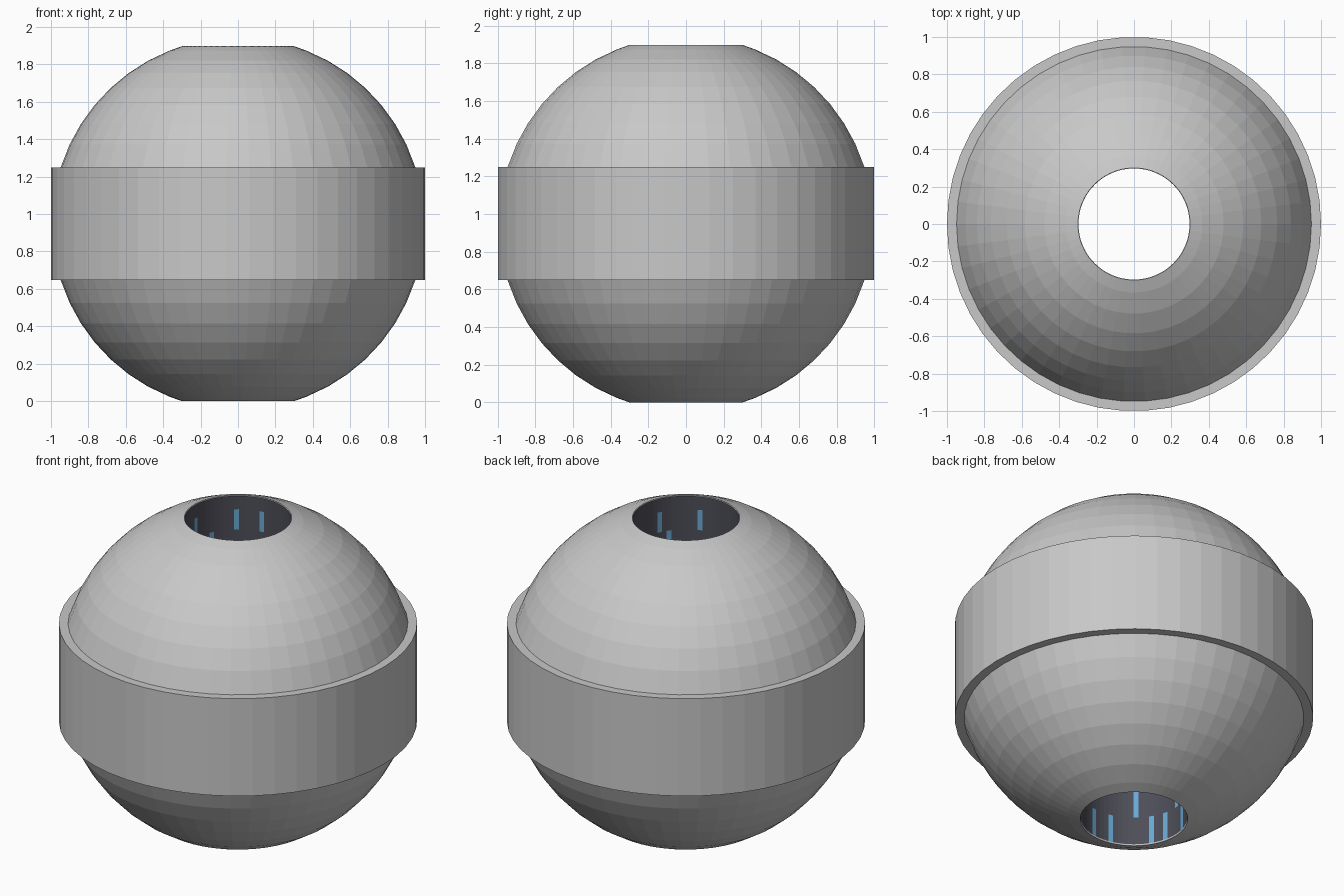
import bpy, bmesh, math, random

if "Cube" in bpy.data.objects:
    bpy.data.objects.remove(bpy.data.objects["Cube"])

random.seed(4)
R, HOLE, BAND_H = 0.995, 0.3, 0.3
MID = math.sqrt(R * R - HOLE * HOLE)      # centre height; the ball is cut flat at both bore ends


def material(name, rgb):
    m = bpy.data.materials.new(name)
    m.diffuse_color = (*rgb, 1)
    m.use_nodes = True
    m.node_tree.nodes["Principled BSDF"].inputs["Base Color"].default_value = m.diffuse_color
    return m


grey = material("light grey", (0.58, 0.58, 0.58))
dark = material("dark slate", (0.075, 0.075, 0.098))
blue = material("light blue", (0.14, 0.40, 0.66))


def lathe(name, profile, sides, mats, rule=None):
    """Spin an (r, z) profile; rising profiles face outward, falling ones inward."""
    bm = bmesh.new()
    rings = [[bm.verts.new((r * math.cos(2 * math.pi * j / sides),
                            r * math.sin(2 * math.pi * j / sides), z))
              for j in range(sides)] for r, z in profile]
    for i in range(len(rings) - 1):
        a, b = rings[i], rings[i + 1]
        for j in range(sides):
            k = (j + 1) % sides
            f = bm.faces.new((a[j], a[k], b[k], b[j]))
            if rule:
                f.material_index = rule(i, j)
    me = bpy.data.meshes.new(name)
    bm.to_mesh(me)
    bm.free()
    for m in mats:
        me.materials.append(m)
    ob = bpy.data.objects.new(name, me)
    bpy.context.collection.objects.link(ob)
    return ob


# Domed shells above and below the band
step = math.radians(7.2)
low, high = math.asin(BAND_H / R), math.acos(HOLE / R)
angles = [low] + [a for a in (math.pi / 2 - k * step for k in range(25, -1, -1))
                  if low + 0.02 < a < high - 0.02] + [high]
dome = [(R * math.cos(a), R * math.sin(a)) for a in angles]
lathe("upper_shell", [(r, MID + z) for r, z in dome], 50, [grey])
lathe("lower_shell", [(r, MID - z) for r, z in reversed(dome)], 50, [grey])

# Raised band round the middle
edge = R * math.cos(low)
lathe("middle_band", [(edge, MID - BAND_H), (1, MID - BAND_H),
                      (1, MID + BAND_H), (edge, MID + BAND_H)], 50, [grey])

# Bore through the ball: dark wall with scattered blue light strips
rows = [2 * MID - 0.004, 1.811, 1.687, 1.56, 1.42, 1.28, 1.14, 1.0, 0.86,
        0.7, 0.53, 0.355, 0.18, 0.008]
SIDES = 64
lit = {(i, int(deg % 360 / 360 * SIDES)) for i, deg in [
    (1, 179), (2, 152.6), (1, 125), (1, 99), (1, -27), (1, -71), (2, -37),
    (11, 228), (12, 257), (12, 279), (12, 213), (12, 196), (11, 176), (12, 165)]}
lit |= {(random.randint(3, 10), random.randrange(SIDES)) for _ in range(40)}
bore = [(HOLE - 0.003, z) for z in rows]
lathe("bore_wall", bore, SIDES, [dark, blue], lambda i, j: int((i, j) in lit))

# Thin grey lips joining the bore to the shells
lathe("upper_lip", [(HOLE, 2 * MID), (HOLE - 0.003, rows[0])], SIDES, [grey])
lathe("lower_lip", [(HOLE - 0.003, rows[-1]), (HOLE, 0)], SIDES, [grey])
